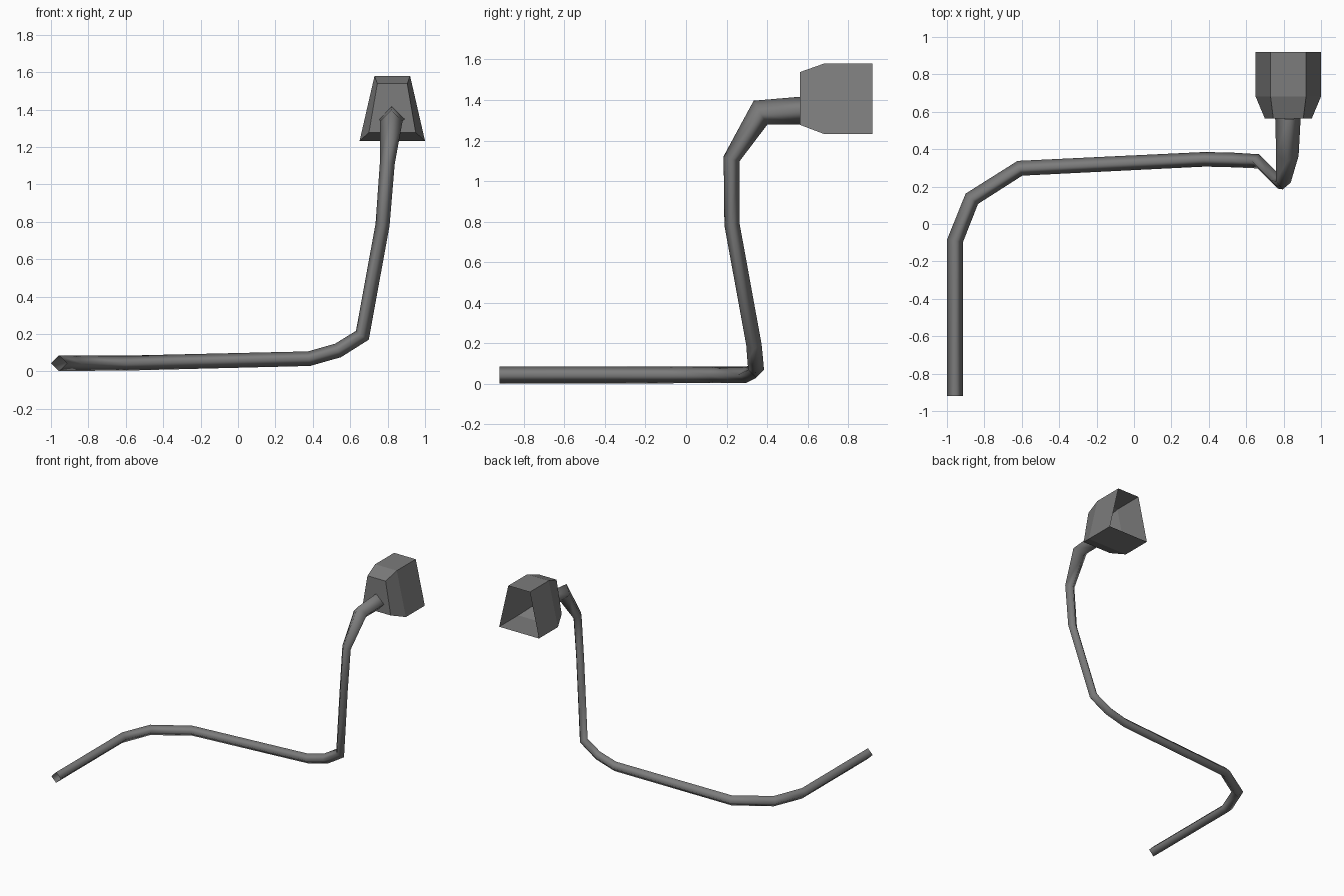
import bpy, bmesh
from mathutils import Vector

if "Cube" in bpy.data.objects:
    bpy.data.objects.remove(bpy.data.objects["Cube"])

grey = bpy.data.materials.new("dark_grey_metal")
grey.diffuse_color = (0.2, 0.2, 0.2, 1)
grey.use_nodes = True
grey.node_tree.nodes["Principled BSDF"].inputs["Base Color"].default_value = grey.diffuse_color


def finish(bm, name, smooth):
    me = bpy.data.meshes.new(name)
    for f in bm.faces:
        f.smooth = smooth
    bm.to_mesh(me)
    bm.free()
    me.materials.append(grey)
    ob = bpy.data.objects.new(name, me)
    bpy.context.collection.objects.link(ob)
    return ob


def bridge(bm, rings):
    """Join consecutive rings of points with quads; return the vertex rings."""
    vs = [[bm.verts.new(p) for p in r] for r in rings]
    n = len(vs[0])
    for a, b in zip(vs, vs[1:]):
        for i in range(n):
            j = (i + 1) % n
            bm.faces.new((a[i], a[j], b[j], b[i]))
    return vs


# Bent pipe: centre points and radius, swept with a four-sided section
path = [
    (-0.957, -0.92, 0.044, 0.042), (-0.957, -0.09, 0.044, 0.042),
    (-0.867, 0.135, 0.044, 0.041), (-0.61, 0.298, 0.044, 0.040),
    (0.38, 0.346, 0.068, 0.039), (0.535, 0.342, 0.112, 0.039),
    (0.665, 0.335, 0.193, 0.038), (0.773, 0.227, 0.785, 0.038),
    (0.798, 0.225, 1.11, 0.040), (0.82, 0.368, 1.338, 0.060),
    (0.823, 0.565, 1.348, 0.068),
]
pts = [Vector(p[:3]) for p in path]
dirs = [(b - a).normalized() for a, b in zip(pts, pts[1:])]
u, v = Vector((1, 0, 0)), Vector((0, 0, 1))
rings = []
for i, p in enumerate(pts):
    d_in, d_out = dirs[max(i - 1, 0)], dirs[min(i, len(dirs) - 1)]
    plane = (d_in + d_out).normalized()
    r = path[i][3]
    ring = []
    for off in (u, -v, -u, v):
        # slide each corner along the pipe onto the mitre plane
        ring.append(p + r * (off - d_in * (off.dot(plane) / d_in.dot(plane))))
    rings.append(ring)
    turn = d_in.rotation_difference(d_out)
    u, v = turn @ u, turn @ v
bm = bmesh.new()
bridge(bm, rings)
bmesh.ops.recalc_face_normals(bm, faces=bm.faces)
finish(bm, "bent_pipe", True)


# Funnel head: trapezoid shell, closed towards the pipe, open at the back
def trapezoid(y, wb, wt, zb, zt, cx=0.825):
    return [(cx - wb, y, zb), (cx + wb, y, zb), (cx + wt, y, zt), (cx - wt, y, zt)]


bm = bmesh.new()
shell = bridge(bm, [
    trapezoid(0.563, 0.125, 0.08, 1.277, 1.538),
    trapezoid(0.682, 0.175, 0.095, 1.232, 1.58),
    trapezoid(0.92, 0.175, 0.095, 1.232, 1.58),
])
bm.faces.new(shell[0][::-1])
bmesh.ops.recalc_face_normals(bm, faces=bm.faces)
finish(bm, "funnel_head", False)
